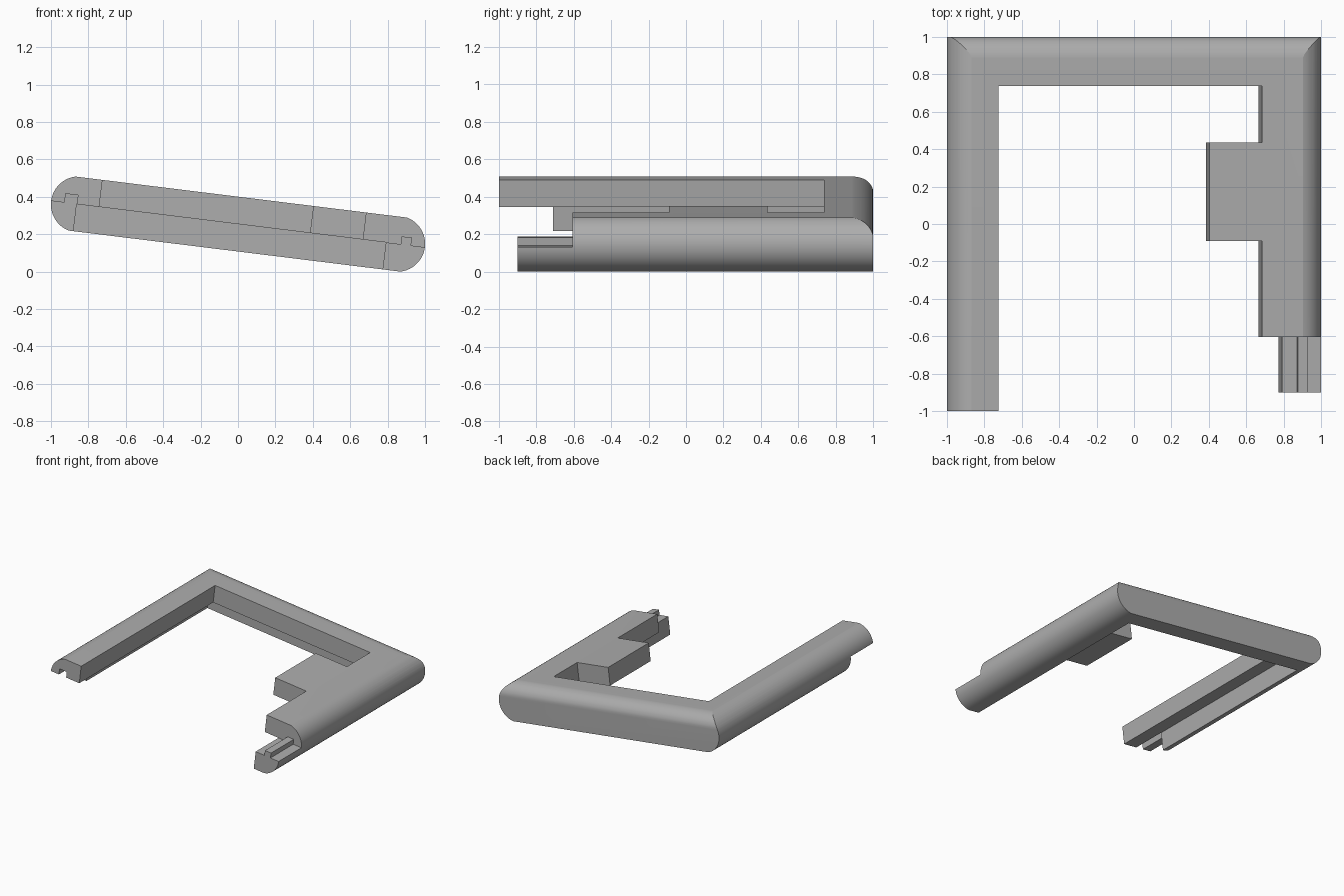
import bpy, bmesh, math
from mathutils import Matrix

cube = bpy.data.objects.get("Cube")
if cube:
    bpy.data.objects.remove(cube, do_unlink=True)

TILT = math.radians(7.05)
HALF = 0.1455       # half thickness of the slab
APEX = 1.007        # reach of the rounded ends
SAG = 0.114         # depth of the rounded ends
FAR = 3.0

grey = bpy.data.materials.new("plain_grey")
grey.use_nodes = True
colour = (0.42, 0.42, 0.42, 1)
grey.diffuse_color = colour
grey.node_tree.nodes["Principled BSDF"].inputs["Base Color"].default_value = colour


def prism(name, loop, sweep):
    """Closed solid from a loop of 3D points swept along a vector."""
    bm = bmesh.new()
    face = bm.faces.new([bm.verts.new(p) for p in loop])
    new = bmesh.ops.extrude_face_region(bm, geom=[face])["geom"]
    bmesh.ops.translate(bm, vec=sweep, verts=[v for v in new if isinstance(v, bmesh.types.BMVert)])
    bmesh.ops.recalc_face_normals(bm, faces=bm.faces)
    mesh = bpy.data.meshes.new(name)
    bm.to_mesh(mesh)
    bm.free()
    mesh.materials.append(grey)
    obj = bpy.data.objects.new(name, mesh)
    bpy.context.collection.objects.link(obj)
    return obj


def box(name, x0, x1, y0, y1, z0, z1):
    loop = [(x0, y0, z0), (x1, y0, z0), (x1, y0, z1), (x0, y0, z1)]
    return prism(name, loop, (0, y1 - y0, 0))


def carve(obj, tool, operation="DIFFERENCE"):
    tool.hide_render = True
    mod = obj.modifiers.new(tool.name, "BOOLEAN")
    mod.operation = operation
    mod.solver = "EXACT"
    mod.object = tool
    bpy.context.view_layer.objects.active = obj
    bpy.ops.object.modifier_apply(modifier=mod.name)
    bpy.data.objects.remove(tool, do_unlink=True)


# Slab with bulging left and right ends
radius = (HALF ** 2 + SAG ** 2) / (2 * SAG)
spread = math.asin(HALF / radius)
steps = 24
end = []
for i in range(steps + 1):
    a = -spread + 2 * spread * i / steps
    end.append((APEX - radius + radius * math.cos(a), radius * math.sin(a)))
outline = end + [(-x, -z) for x, z in end]
frame = prism("case_frame", [(x, -1, z) for x, z in outline], (0, 2, 0))

# Rounded upper back edge, mitred into the ends
back = [(-FAR, -FAR), (1, -FAR)]
for i in range(17):
    a = math.pi / 2 * i / 16
    back.append((0.88 + 0.12 * math.cos(a), 0.045 + (HALF - 0.045) * math.sin(a)))
back.append((-FAR, HALF))
# Small lift keeps the flat top clear of the limiting solid
carve(frame, prism("back_limit", [(-FAR, y, z + 0.0003) for y, z in back], (2 * FAR, 0, 0)), "INTERSECT")

# Openings: central window leaving the tab, wider recess beneath, stepped rail ends
cuts = {
    "window": (-0.748, 0.388, -FAR, 0.738, -1, 1),
    "notch_behind_tab": (0.3, 0.672, 0.435, 0.738, -1, 1),
    "notch_before_tab": (0.3, 0.672, -FAR, -0.092, -1, 1),
    "lower_recess": (-0.869, 0.797, -FAR, 0.86, -1, 0),
    "left_end_step": (-2, -0.8, -FAR, -0.71, -1, 0),
    "left_end_groove": (-0.934, -0.868, -FAR, -0.71, -0.1, 0.048),
    "right_end_trim": (0.3, 2, -FAR, -0.9, -1, 1),
    "tongue_inner_step": (0.3, 0.877, -FAR, -0.605, 0, 1),
    "tongue_outer_step": (0.932, 2, -FAR, -0.605, 0, 1),
    "tongue_ridge_top": (0.8, 1.1, -FAR, -0.605, 0.042, 1),
}
for name, limits in cuts.items():
    carve(frame, box(name, *limits))

# Tilt sideways and rest on the ground
frame.data.transform(Matrix.Rotation(TILT, 4, "Y"))
low = min(v.co.z for v in frame.data.vertices)
frame.data.transform(Matrix.Translation((0, 0, -low)))

bpy.ops.object.select_all(action="DESELECT")
frame.select_set(True)
bpy.context.view_layer.objects.active = frame
bpy.ops.object.shade_smooth_by_angle(angle=math.radians(12))
